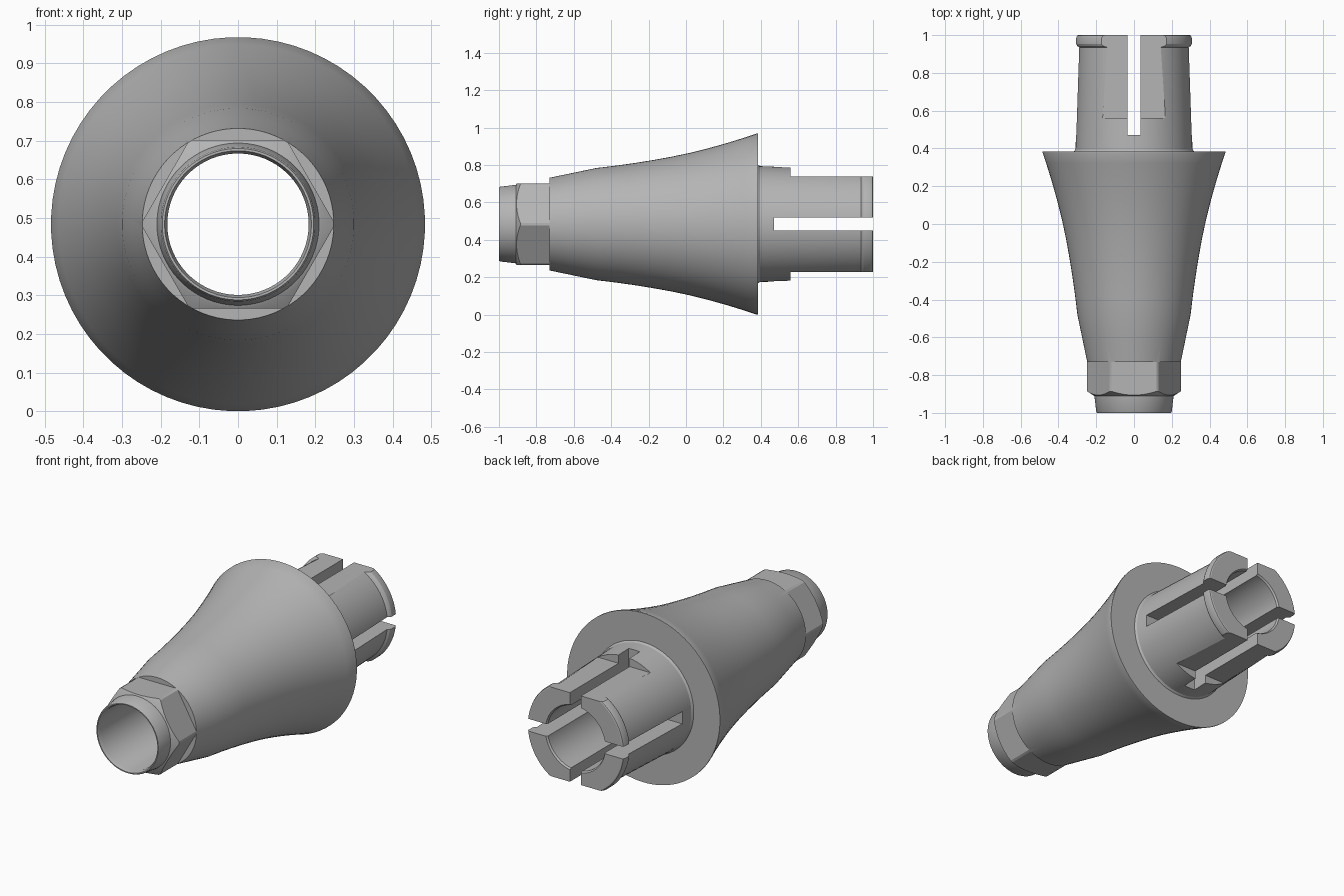
import bpy, bmesh, math
from mathutils import Matrix, Vector

cube = bpy.data.objects.get("Cube")
if cube:
    bpy.data.objects.remove(cube, do_unlink=True)

SEGMENTS = 72
AXIS_Z = 0.484

steel = bpy.data.materials.new("brushed grey")
steel.use_nodes = True
grey = (0.46, 0.46, 0.46, 1)
steel.diffuse_color = grey
steel.node_tree.nodes["Principled BSDF"].inputs["Base Color"].default_value = grey


def make_object(name, bm):
    bmesh.ops.recalc_face_normals(bm, faces=bm.faces)
    mesh = bpy.data.meshes.new(name)
    bm.to_mesh(mesh)
    bm.free()
    mesh.materials.append(steel)
    obj = bpy.data.objects.new(name, mesh)
    bpy.context.collection.objects.link(obj)
    return obj


def lathe(name, profile):
    """Revolve a closed (radius, y) loop around the horizontal axis."""
    bm = bmesh.new()
    rings = []
    for i in range(SEGMENTS):
        a = 2 * math.pi * (i + 0.5) / SEGMENTS
        rings.append([bm.verts.new((r * math.cos(a), y, AXIS_Z + r * math.sin(a)))
                      for r, y in profile])
    n = len(profile)
    for i, ring in enumerate(rings):
        after = rings[(i + 1) % SEGMENTS]
        for j in range(n):
            k = (j + 1) % n
            bm.faces.new((ring[j], ring[k], after[k], after[j]))
    return make_object(name, bm)


def cut_box(target, low, high, angle=0):
    """Subtract a box given relative to the axis, turned about it by angle."""
    low, high = Vector(low), Vector(high)
    bm = bmesh.new()
    bmesh.ops.create_cube(bm, size=1, matrix=Matrix.Translation((low + high) / 2)
                          @ Matrix.Diagonal((*(high - low), 1)))
    bm.transform(Matrix.Translation((0, 0, AXIS_Z)) @ Matrix.Rotation(angle, 4, 'Y'))
    cutter = make_object("cutter", bm)
    cutter.hide_render = True
    mod = target.modifiers.new("cut", 'BOOLEAN')
    mod.operation, mod.solver, mod.object = 'DIFFERENCE', 'EXACT', cutter
    bpy.context.view_layer.objects.active = target
    bpy.ops.object.modifier_apply(modifier=mod.name)
    bpy.data.objects.remove(cutter, do_unlink=True)


# Nose, hex collar, flared body and rear collet, then back through the bore
nose = [(0.19, -1), (0.196, -1), (0.2, -0.993), (0.21, -0.91)]
collar = [(0.215, -0.908), (0.248, -0.886), (0.248, -0.73)]
flare = [(0.275, -0.6), (0.3, -0.48), (0.312, -0.38), (0.326, -0.28), (0.342, -0.18),
         (0.36, -0.08), (0.381, 0.02), (0.406, 0.12), (0.434, 0.22), (0.465, 0.32),
         (0.484, 0.376), (0.484, 0.384)]
collet = [(0.318, 0.384), (0.31, 0.395), (0.292, 0.935), (0.303, 0.943),
          (0.308, 0.953), (0.308, 0.985), (0.303, 0.997), (0.298, 1)]
bore = [(0.19, 1), (0.183, 0.99), (0.183, -0.98)]
adapter = lathe("flared_adapter", nose + collar + flare + collet + bore)

# Six wrench flats on the collar
for i in range(6):
    cut_box(adapter, (-0.3, -1.1, 0.218), (0.3, -0.73, 0.4), i * math.pi / 3)

# Top and bottom flats on the collet
for i in range(2):
    cut_box(adapter, (-0.4, 0.56, 0.255), (0.4, 1.1, 0.4), i * math.pi)

# Four slots that split the collet into fingers
for i in range(4):
    cut_box(adapter, (-0.035, 0.47, 0.05), (0.035, 1.1, 0.4), i * math.pi / 2)

# Smooth shading with crisp machined edges
bpy.ops.object.select_all(action='DESELECT')
adapter.select_set(True)
bpy.context.view_layer.objects.active = adapter
bpy.ops.object.shade_smooth_by_angle(angle=math.radians(25))
